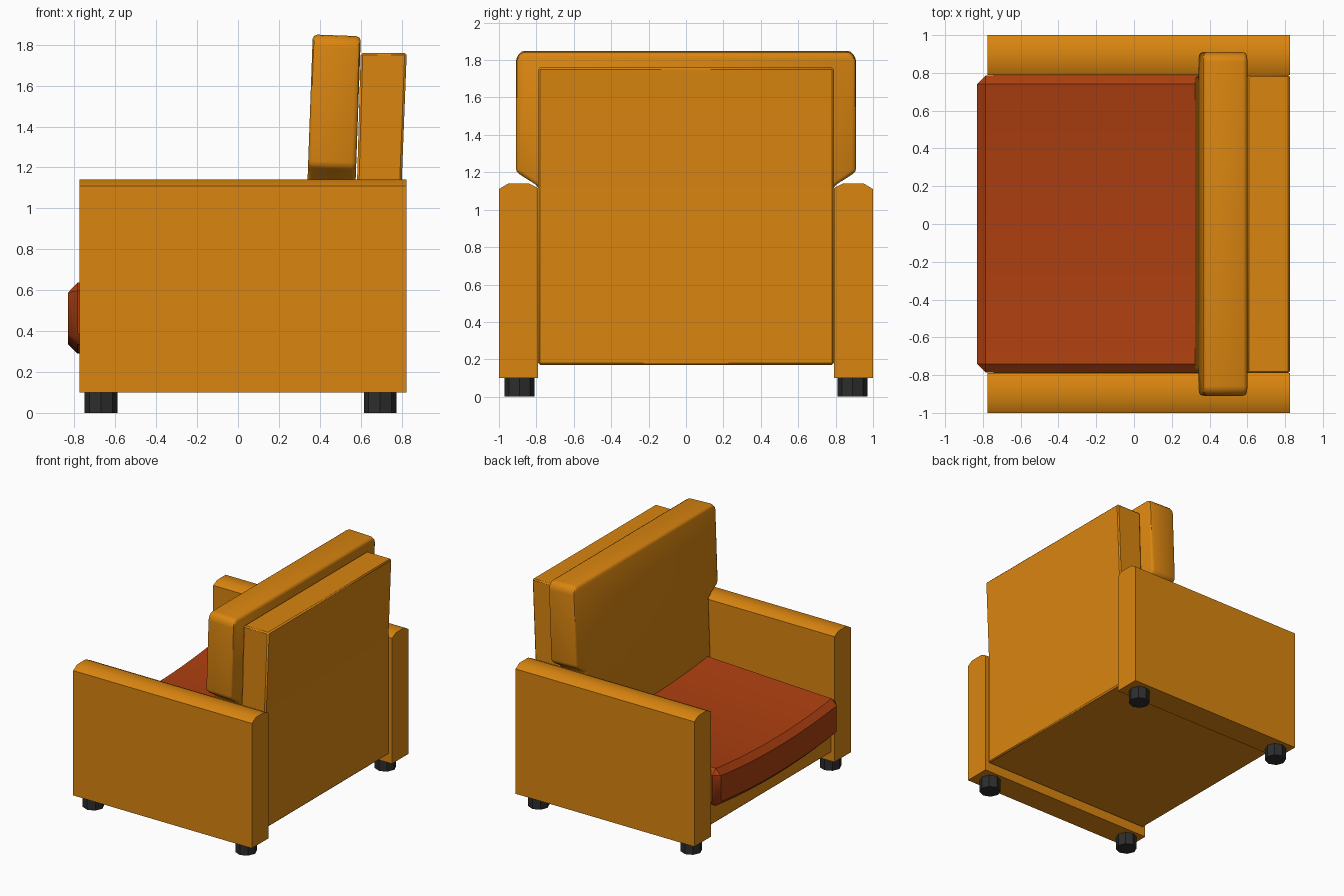
import bpy, bmesh, math
from mathutils import Vector

if "Cube" in bpy.data.objects:
    bpy.data.objects.remove(bpy.data.objects["Cube"], do_unlink=True)


def material(name, rgb):
    mat = bpy.data.materials.new(name)
    mat.use_nodes = True
    color = (*rgb, 1)
    mat.diffuse_color = color
    mat.node_tree.nodes["Principled BSDF"].inputs["Base Color"].default_value = color
    return mat


ORANGE = material("orange fabric", (0.70, 0.235, 0.005))
RED = material("rust red fabric", (0.41, 0.049, 0.005))
BLACK = material("black wood", (0.026, 0.026, 0.026))


def finish(bm, name, mat, angle=40):
    bmesh.ops.recalc_face_normals(bm, faces=bm.faces)
    mesh = bpy.data.meshes.new(name)
    bm.to_mesh(mesh)
    bm.free()
    mesh.materials.append(mat)
    obj = bpy.data.objects.new(name, mesh)
    bpy.context.collection.objects.link(obj)
    bpy.ops.object.select_all(action="DESELECT")
    obj.select_set(True)
    bpy.context.view_layer.objects.active = obj
    bpy.ops.object.shade_smooth_by_angle(angle=math.radians(angle))
    return obj


def prism(points, offset, bevel=0.0, segments=1):
    """Extrude a closed outline by a vector and soften its edges."""
    bm = bmesh.new()
    face = bm.faces.new([bm.verts.new(p) for p in points])
    grown = bmesh.ops.extrude_face_region(bm, geom=[face], use_keep_orig=True)
    moved = [v for v in grown["geom"] if isinstance(v, bmesh.types.BMVert)]
    bmesh.ops.translate(bm, verts=moved, vec=offset)
    bmesh.ops.recalc_face_normals(bm, faces=bm.faces)
    if bevel:
        bmesh.ops.bevel(bm, geom=bm.edges[:], offset=bevel, segments=segments,
                        affect="EDGES", profile=0.5)
    return bm


# Arms: upright slabs with a softened top
arm = [(0.79, 0.10), (1.0, 0.10), (1.0, 1.11), (0.95, 1.14), (0.84, 1.14), (0.79, 1.115)]
for side, label in ((1, "left"), (-1, "right")):
    outline = [(-0.775, side * y, z) for y, z in arm]
    finish(prism(outline, (1.6, 0, 0)), "arm_" + label, ORANGE)

# Base and leaning backrest as one L-shaped body
body = [(-0.75, 0.17), (0.80, 0.17), (0.80, 1.12), (0.825, 1.76),
        (0.60, 1.76), (0.56, 0.36), (-0.75, 0.36)]
finish(prism([(x, -0.79, z) for x, z in body], (0, 1.58, 0), 0.01),
       "base_and_backrest", ORANGE)

# Back cushion: wide above the arms, narrow between them, leaning back
half = [(0.785, 0.60), (0.785, 1.13), (0.91, 1.21), (0.91, 1.81), (0.88, 1.85)]
outline = half + [(-y, z) for y, z in reversed(half)]
bm = prism([(0.34, y, z) for y, z in outline], (0.235, 0, 0), 0.022, 2)
for v in bm.verts:
    x, z = v.co.x, v.co.z
    v.co.x += 0.036 * (z - 1.14)
    v.co.z -= 0.036 * (x - 0.34)
finish(bm, "back_cushion", ORANGE)

# Seat cushion: chamfered block that sags in the middle and rises to the rear
corners = [(-0.83, 0.34), (0.40, 0.34), (0.40, 0.64), (-0.83, 0.64)]
bm = prism([(x, -0.785, z) for x, z in corners], (0, 1.57, 0), 0.045)
for i in range(-5, 6):
    bmesh.ops.bisect_plane(bm, geom=bm.verts[:] + bm.edges[:] + bm.faces[:],
                           plane_co=Vector((0, i * 0.13, 0)), plane_no=Vector((0, 1, 0)))
for v in bm.verts:
    if v.co.z > 0.5:
        v.co.z += 0.04 * (v.co.x + 0.83)
    v.co.z -= 0.05 * (1 - (v.co.y / 0.785) ** 2)
finish(bm, "seat_cushion", RED, 35)

# Legs: short octagonal feet
for x, end in ((-0.67, "front"), (0.695, "back")):
    for y, label in ((0.89, "left"), (-0.89, "right")):
        ring = [(x + 0.08 * math.cos(i * math.pi / 4),
                 y + 0.08 * math.sin(i * math.pi / 4), 0) for i in range(8)]
        finish(prism(ring, (0, 0, 0.11)), end + "_leg_" + label, BLACK, 30)
